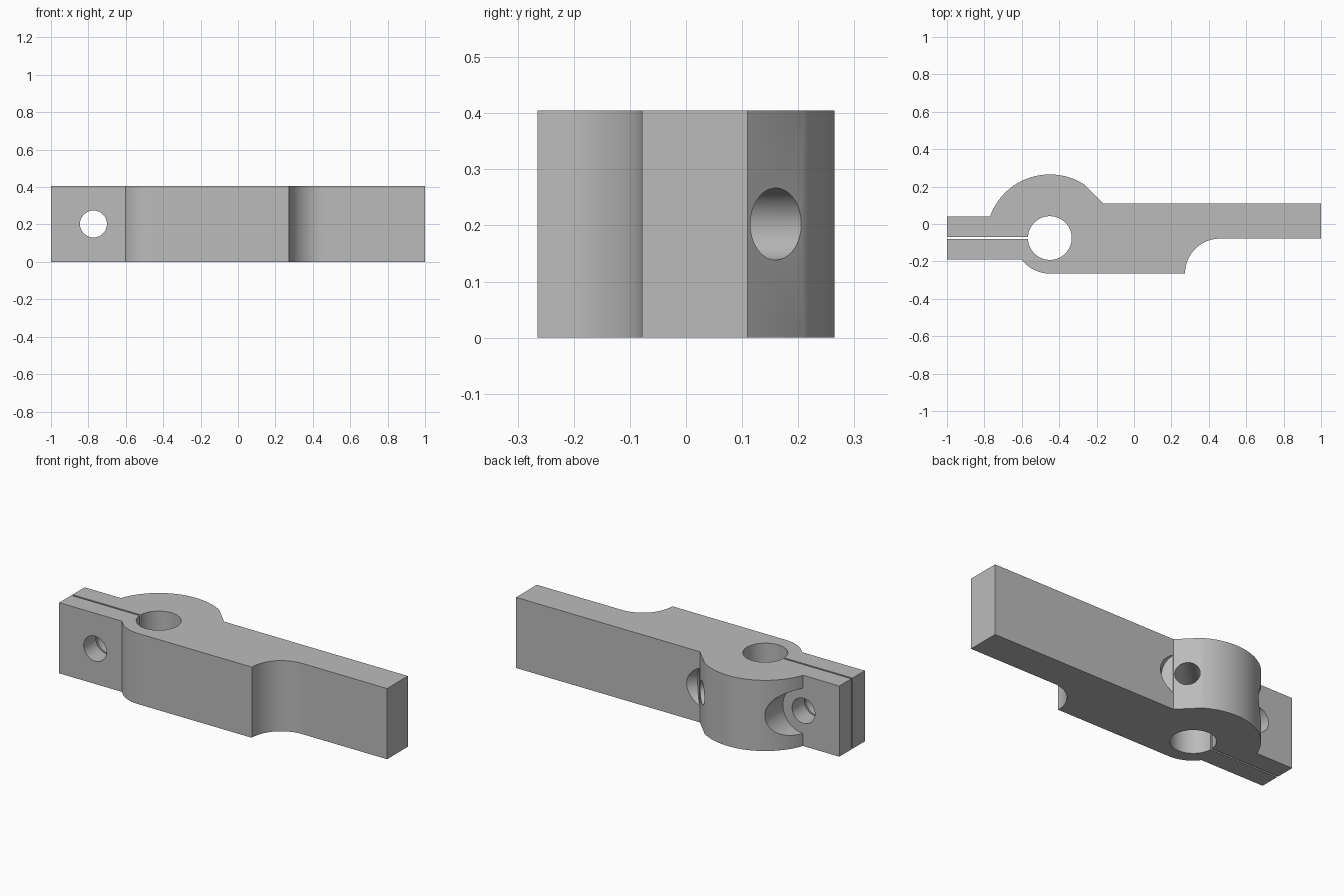
import bpy, bmesh, math
from mathutils import Vector

cube = bpy.data.objects.get("Cube")
if cube:
    bpy.data.objects.remove(cube, do_unlink=True)

HEIGHT = 0.405
CX, CY = -0.45, -0.075          # clamp bore centre
BORE, BOSS, TOE = 0.117, 0.34, 0.19
SLIT = 0.005                    # half width of the slit
BACK, ARM_FRONT, FRONT = 0.11, -0.078, -0.265
EAR_BACK, EAR_FRONT = 0.04, -0.19

steel = bpy.data.materials.new("plain grey")
steel.use_nodes = True
grey = (0.5, 0.5, 0.5, 1)
steel.diffuse_color = grey
steel.node_tree.nodes["Principled BSDF"].inputs["Base Color"].default_value = grey


def arc(cx, cy, r, start, end, steps):
    """Points on an arc, angles in radians."""
    angles = [start + (end - start) * i / steps for i in range(steps + 1)]
    return [(cx + r * math.cos(a), cy + r * math.sin(a)) for a in angles]


def link(name, bm):
    bmesh.ops.recalc_face_normals(bm, faces=bm.faces)
    mesh = bpy.data.meshes.new(name)
    bm.to_mesh(mesh)
    bm.free()
    mesh.materials.append(steel)
    obj = bpy.data.objects.new(name, mesh)
    bpy.context.collection.objects.link(obj)
    return obj


def extrude_profile(name, points, height):
    bm = bmesh.new()
    face = bm.faces.new([bm.verts.new((x, y, 0)) for x, y in points])
    top = bmesh.ops.extrude_face_region(bm, geom=[face])
    verts = [v for v in top["geom"] if isinstance(v, bmesh.types.BMVert)]
    bmesh.ops.translate(bm, verts=verts, vec=(0, 0, height))
    return link(name, bm)


def drill(body, radius, start, end):
    """Cut a round hole running from start to end."""
    start, end = Vector(start), Vector(end)
    axis = end - start
    bm = bmesh.new()
    bmesh.ops.create_cone(bm, cap_ends=True, segments=64, radius1=radius,
                          radius2=radius, depth=axis.length)
    cutter = link("hole_cutter", bm)
    cutter.hide_render = True
    cutter.rotation_mode = 'QUATERNION'
    cutter.rotation_quaternion = axis.to_track_quat('Z', 'Y')
    cutter.location = (start + end) / 2
    mod = body.modifiers.new("hole", 'BOOLEAN')
    mod.operation = 'DIFFERENCE'
    mod.solver = 'EXACT'
    mod.object = cutter
    bpy.context.view_layer.objects.active = body
    bpy.ops.object.modifier_apply(modifier=mod.name)
    bpy.data.objects.remove(cutter, do_unlink=True)


# Outline: lower ear, toe, body, scooped arm, chamfer, boss, upper ear, slit, bore
toe_start = math.pi + math.asin((CY - EAR_FRONT) / TOE)
boss_end = math.pi - math.asin((EAR_BACK - CY) / BOSS)
boss_start = math.atan2(0.285, 0.185)
gap = math.asin(SLIT / BORE)
scoop = ARM_FRONT - FRONT
outline = [(-1, CY - SLIT), (-1, EAR_FRONT)]
outline += arc(CX, CY, TOE, toe_start, 1.5 * math.pi, 16)
outline += arc(0.273 + scoop, FRONT, scoop, math.pi, math.pi / 2, 24)
outline += [(1, ARM_FRONT), (1, BACK), (-0.165, BACK)]
outline += arc(CX, CY, BOSS, boss_start, boss_end, 48)
outline += [(-1, EAR_BACK), (-1, CY + SLIT)]
outline += arc(CX, CY, BORE, math.pi - gap, gap - math.pi, 64)
body = extrude_profile("clamp_arm", outline, HEIGHT)

# Clamp bolt hole across both ears, with its round seat in the boss
mid = HEIGHT / 2
bolt_x = -0.773
drill(body, 0.13, (bolt_x, EAR_BACK + 0.001, mid), (bolt_x, 0.5, mid))
drill(body, 0.072, (bolt_x, -0.5, mid), (bolt_x, 0.5, mid))

# Angled hole from the chamfer into the bore, with its round seat
seat = Vector((-0.215, 0.16, mid))
out = Vector((1, 1, 0)).normalized()
drill(body, 0.13, seat + out * 0.001, seat + out * 0.4)
drill(body, 0.064, (CX, CY, mid), seat + out * 0.3)

bpy.ops.object.select_all(action='DESELECT')
body.select_set(True)
bpy.context.view_layer.objects.active = body
bpy.ops.object.shade_smooth_by_angle(angle=math.radians(25))
